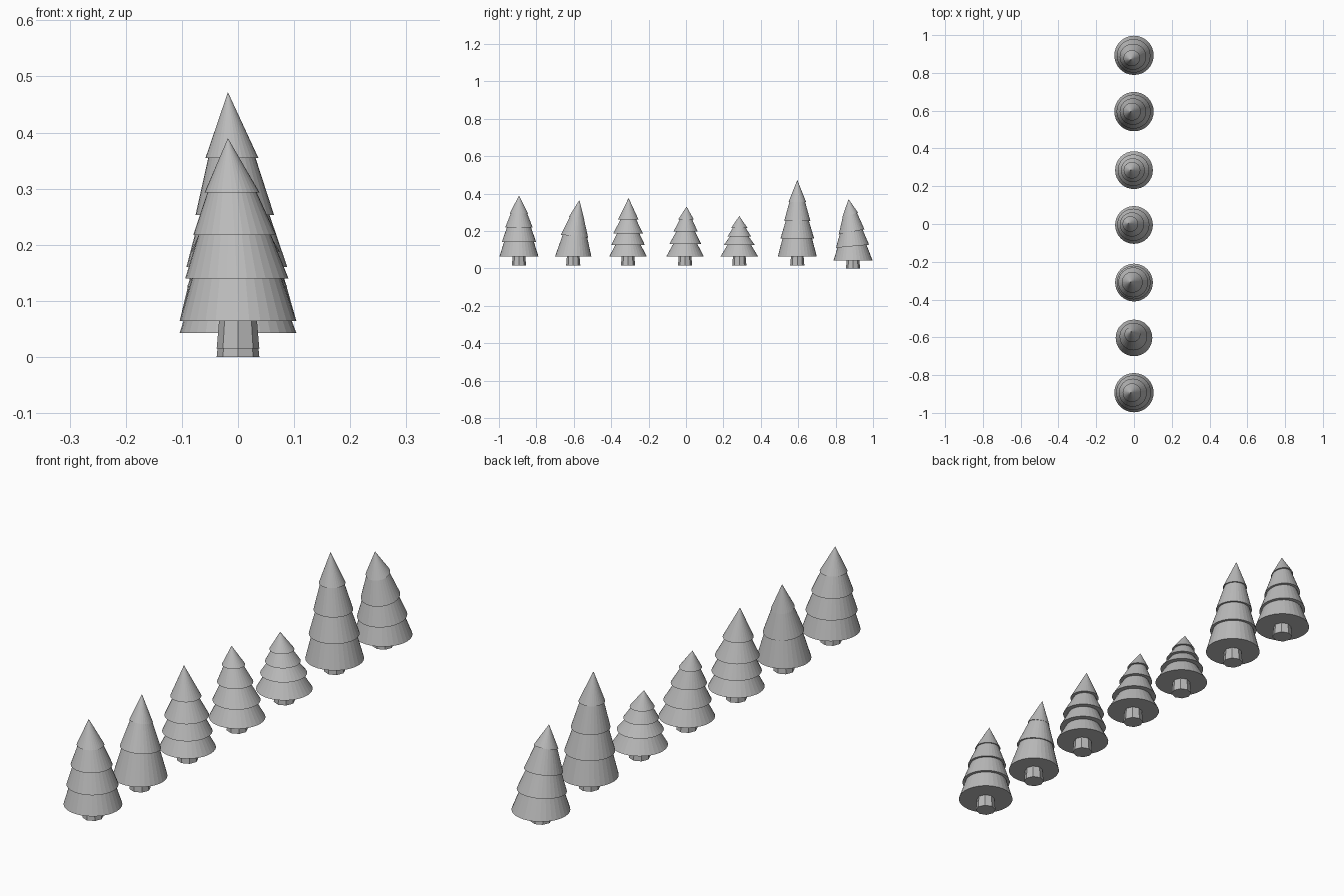
import bpy, bmesh, math
from mathutils import Matrix, Vector

cube = bpy.data.objects.get("Cube")
if cube:
    bpy.data.objects.remove(cube)

grey = bpy.data.materials.new("plain_grey")
grey.use_nodes = True
grey.diffuse_color = (0.5, 0.5, 0.5, 1)
grey.node_tree.nodes["Principled BSDF"].inputs["Base Color"].default_value = (0.5, 0.5, 0.5, 1)


def cone(bm, sides, r_low, r_high, height, place):
    """Closed cone or frustum standing on the origin of `place`."""
    lift = Matrix.Translation((0, 0, height / 2))
    bmesh.ops.create_cone(bm, cap_ends=True, segments=sides, radius1=r_low,
                          radius2=r_high, depth=height, matrix=place @ lift)


def finish(bm, name):
    mesh = bpy.data.meshes.new(name)
    bm.to_mesh(mesh)
    bm.free()
    mesh.materials.append(grey)
    bpy.context.collection.objects.link(bpy.data.objects.new(name, mesh))


def tree(number, y, foot, top, lean, tilt, tuck, tiers):
    """Tiers are (height, radius) from the bottom up; the lean grows upwards."""
    low = tiers[0][0]

    def centre(z):
        t = (z - low) / (top - low)
        return Vector((lean[0] * t ** 1.5, y + lean[1] * t ** 1.5, z))

    # Tapered trunk, reaching into the lowest tier
    bm = bmesh.new()
    cone(bm, 8, 0.038, 0.033, low - foot + 0.01, Matrix.Translation((0, y, foot)))
    finish(bm, f"trunk_{number}")

    # Stacked skirts of foliage, each tucked under the next
    bm = bmesh.new()
    for i, (z, r) in enumerate(tiers):
        last = i == len(tiers) - 1
        z_up, r_up = (top, 0) if last else (tiers[i + 1][0] + 0.006, tiers[i + 1][1] * tuck)
        base, tip = centre(z), centre(z_up)
        turn = Matrix.Rotation(math.radians(tilt) * i / (len(tiers) - 1), 4, 'X')
        place = Matrix.Translation(base) @ turn
        start = len(bm.verts)
        cone(bm, 32, r, r_up, z_up - z, place)
        # Shear the upper ring or tip onto the leaning axis
        shift = tip - place @ Vector((0, 0, z_up - z))
        bm.verts.ensure_lookup_table()
        for v in bm.verts[start:]:
            if (place.inverted() @ v.co).z > (z_up - z) / 2:
                v.co += shift
    finish(bm, f"foliage_{number}")


# number, y, foot, top, lean, tilt, tuck, tiers
tree(1, -0.893, 0.015, 0.39, (-0.018, 0), 0, 0.85,
     [(0.064, 0.104), (0.14, 0.092), (0.217, 0.074), (0.293, 0.049)])
tree(2, -0.603, 0.015, 0.365, (-0.015, 0.033), -12, 0.88,
     [(0.064, 0.097), (0.172, 0.073), (0.268, 0.042)])
tree(3, -0.31, 0.015, 0.376, (-0.018, 0.003), 0, 0.72,
     [(0.064, 0.1), (0.126, 0.089), (0.187, 0.079), (0.26, 0.055)])
tree(4, -0.005, 0.015, 0.33, (-0.03, 0.008), 0, 0.72,
     [(0.064, 0.1), (0.13, 0.085), (0.198, 0.064), (0.262, 0.041)])
tree(5, 0.285, 0.015, 0.28, (-0.018, 0), 0, 0.72,
     [(0.064, 0.1), (0.125, 0.083), (0.17, 0.063), (0.215, 0.044)])
tree(6, 0.595, 0.015, 0.472, (-0.018, 0), 0, 0.86,
     [(0.064, 0.104), (0.16, 0.09), (0.253, 0.07), (0.355, 0.047)])
tree(7, 0.893, 0, 0.37, (-0.018, -0.024), 16, 0.85,
     [(0.043, 0.104), (0.118, 0.089), (0.195, 0.07), (0.285, 0.044)])
